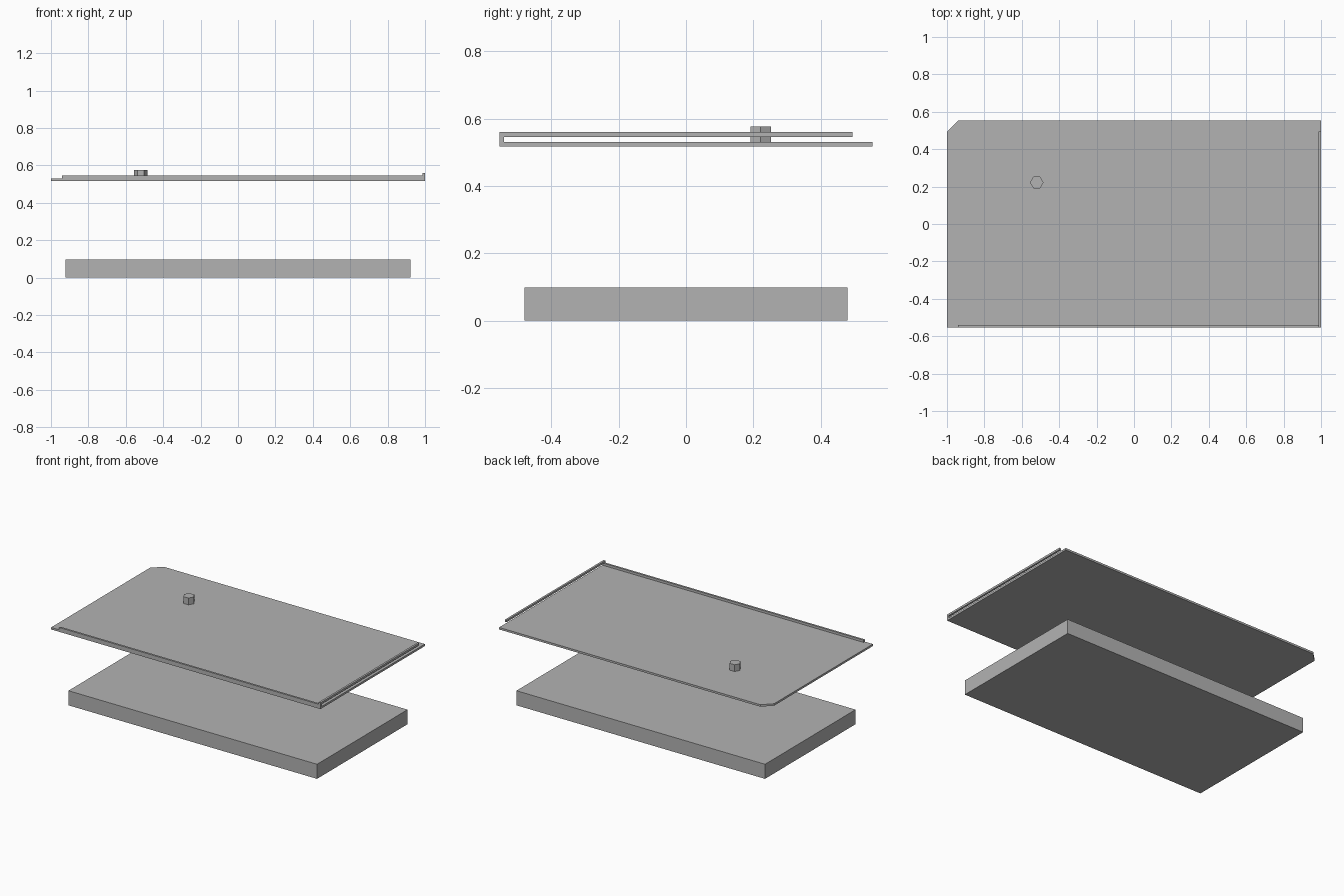
import bpy, bmesh, math

cube = bpy.data.objects.get("Cube")
if cube:
    bpy.data.objects.remove(cube, do_unlink=True)

grey = bpy.data.materials.new("plain_grey")
grey.use_nodes = True
colour = (0.45, 0.45, 0.45, 1)
grey.diffuse_color = colour
grey.node_tree.nodes["Principled BSDF"].inputs["Base Color"].default_value = colour


def prism(name, outline, bottom, top):
    """Extrude a flat outline upwards from bottom to top."""
    bm = bmesh.new()
    base = bm.faces.new([bm.verts.new((x, y, bottom)) for x, y in outline])
    raised = bmesh.ops.extrude_face_region(bm, geom=[base])["geom"]
    verts = [v for v in raised if isinstance(v, bmesh.types.BMVert)]
    bmesh.ops.translate(bm, verts=verts, vec=(0, 0, top - bottom))
    bmesh.ops.recalc_face_normals(bm, faces=bm.faces)
    mesh = bpy.data.meshes.new(name)
    bm.to_mesh(mesh)
    bm.free()
    mesh.materials.append(grey)
    obj = bpy.data.objects.new(name, mesh)
    bpy.context.collection.objects.link(obj)
    return obj


def rectangle(x0, x1, y0, y1):
    return [(x0, y0), (x1, y0), (x1, y1), (x0, y1)]


half_x, half_y = 1.0, 0.554
cut = 0.06
rail = 0.0135
plate_bottom = 0.517
plate_top = plate_bottom + rail

# Thick lower slab
prism("base_slab", rectangle(-0.923, 0.923, -0.48, 0.48), 0, 0.098)

# Thin upper plate with one clipped corner
prism("upper_plate",
      [(-half_x, -half_y), (half_x, -half_y), (half_x, half_y),
       (-half_x + cut, half_y), (-half_x, half_y - cut)],
      plate_bottom, plate_top)

# Front rail on the plate, side rail resting on its end
prism("front_rail", rectangle(-half_x + cut, half_x, -half_y, -half_y + rail),
      plate_top, 0.546)
prism("side_rail", rectangle(half_x - rail, half_x, -half_y, half_y - cut),
      0.546, 0.5595)

# Six-sided peg
hexagon = [(-0.52 + 0.036 * math.cos(i * math.pi / 3),
            0.222 + 0.036 * math.sin(i * math.pi / 3)) for i in range(6)]
prism("hex_peg", hexagon, plate_top, 0.576)
